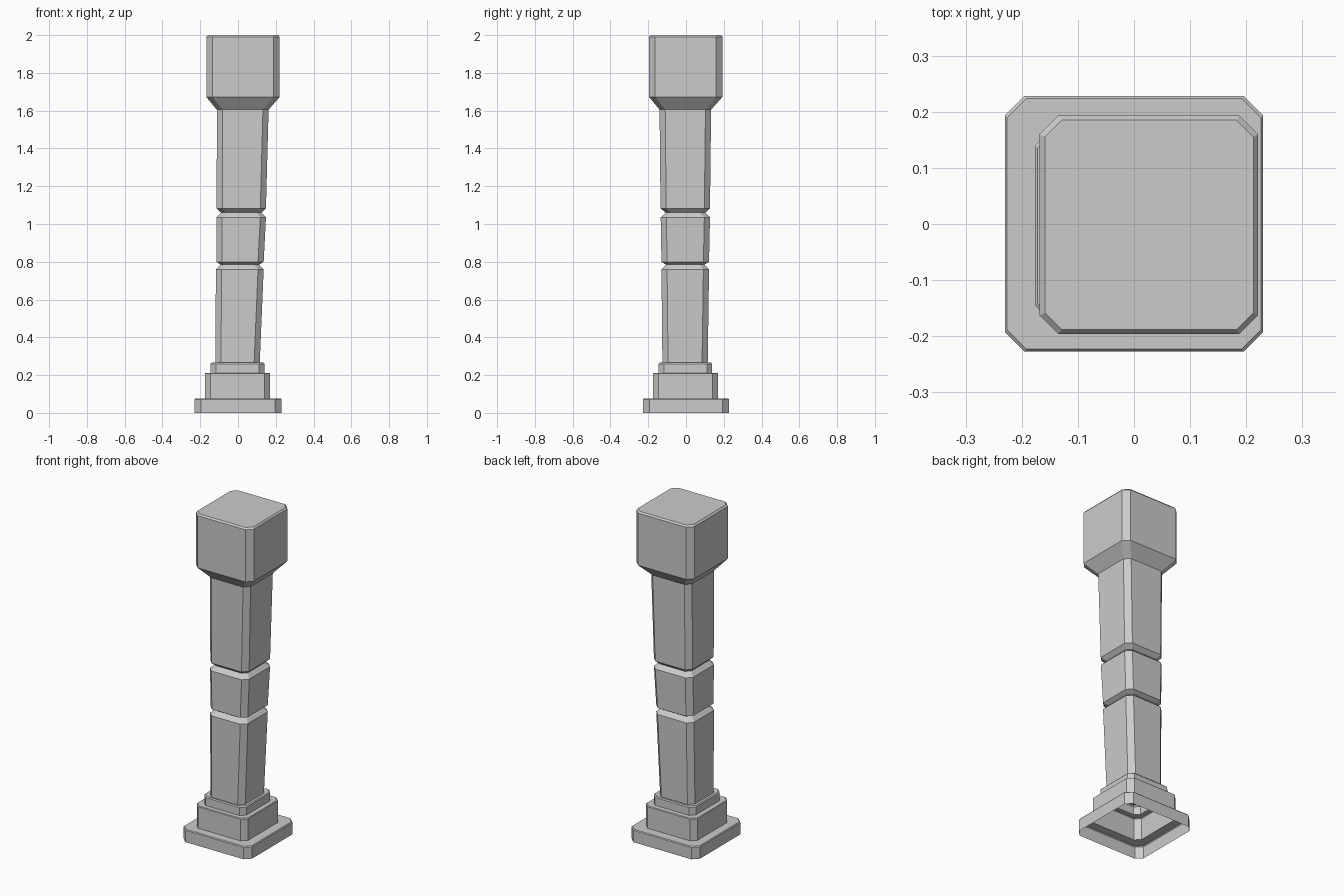
import bpy, bmesh


def ring(bm, x0, x1, y0, y1, z, c):
    # square outline with cut corners
    pts = [(x0 + c, y0), (x1 - c, y0), (x1, y0 + c), (x1, y1 - c),
           (x1 - c, y1), (x0 + c, y1), (x0, y1 - c), (x0, y0 + c)]
    return [bm.verts.new((x, y, z)) for x, y in pts]


def loft(name, sections, cap_top=False):
    bm = bmesh.new()
    rings = [ring(bm, *s) for s in sections]
    for a, b in zip(rings, rings[1:]):
        for i in range(8):
            j = (i + 1) % 8
            bm.faces.new((a[i], a[j], b[j], b[i]))
    if cap_top:
        bm.faces.new(rings[-1])
    mesh = bpy.data.meshes.new(name)
    bm.to_mesh(mesh)
    bm.free()
    obj = bpy.data.objects.new(name, mesh)
    bpy.context.collection.objects.link(obj)
    return obj


shaft_foot = (-0.12, 0.115, -0.125, 0.115, 0.262, 0.03)
neck = (-0.112, 0.162, -0.14, 0.133, 1.605, 0.03)

# stepped base, hollow and open underneath
loft("stepped_base", [
    (-0.23, 0.23, -0.227, 0.228, 0.0, 0.034),
    (-0.23, 0.23, -0.227, 0.228, 0.072, 0.034),
    (-0.226, 0.226, -0.223, 0.224, 0.077, 0.034),
    (-0.176, 0.17, -0.175, 0.17, 0.077, 0.03),
    (-0.176, 0.17, -0.175, 0.17, 0.208, 0.03),
    (-0.172, 0.166, -0.171, 0.166, 0.212, 0.03),
    (-0.145, 0.14, -0.145, 0.138, 0.212, 0.028),
    (-0.145, 0.14, -0.145, 0.138, 0.26, 0.028),
    (-0.14, 0.135, -0.14, 0.133, 0.266, 0.028),
    shaft_foot])

# leaning shaft with two grooves
loft("shaft", [
    shaft_foot,
    (-0.117, 0.136, -0.130, 0.122, 0.76, 0.03),
    (-0.092, 0.112, -0.105, 0.097, 0.785, 0.025),
    (-0.115, 0.136, -0.130, 0.122, 0.80, 0.03),
    (-0.115, 0.148, -0.134, 0.127, 1.035, 0.03),
    (-0.090, 0.124, -0.108, 0.102, 1.06, 0.025),
    (-0.113, 0.148, -0.135, 0.127, 1.083, 0.03),
    neck])

# flared head block
loft("head_block", [
    neck,
    (-0.168, 0.221, -0.196, 0.193, 1.673, 0.033),
    (-0.168, 0.221, -0.196, 0.193, 1.99, 0.033),
    (-0.159, 0.213, -0.188, 0.185, 2.0, 0.03)], cap_top=True)
